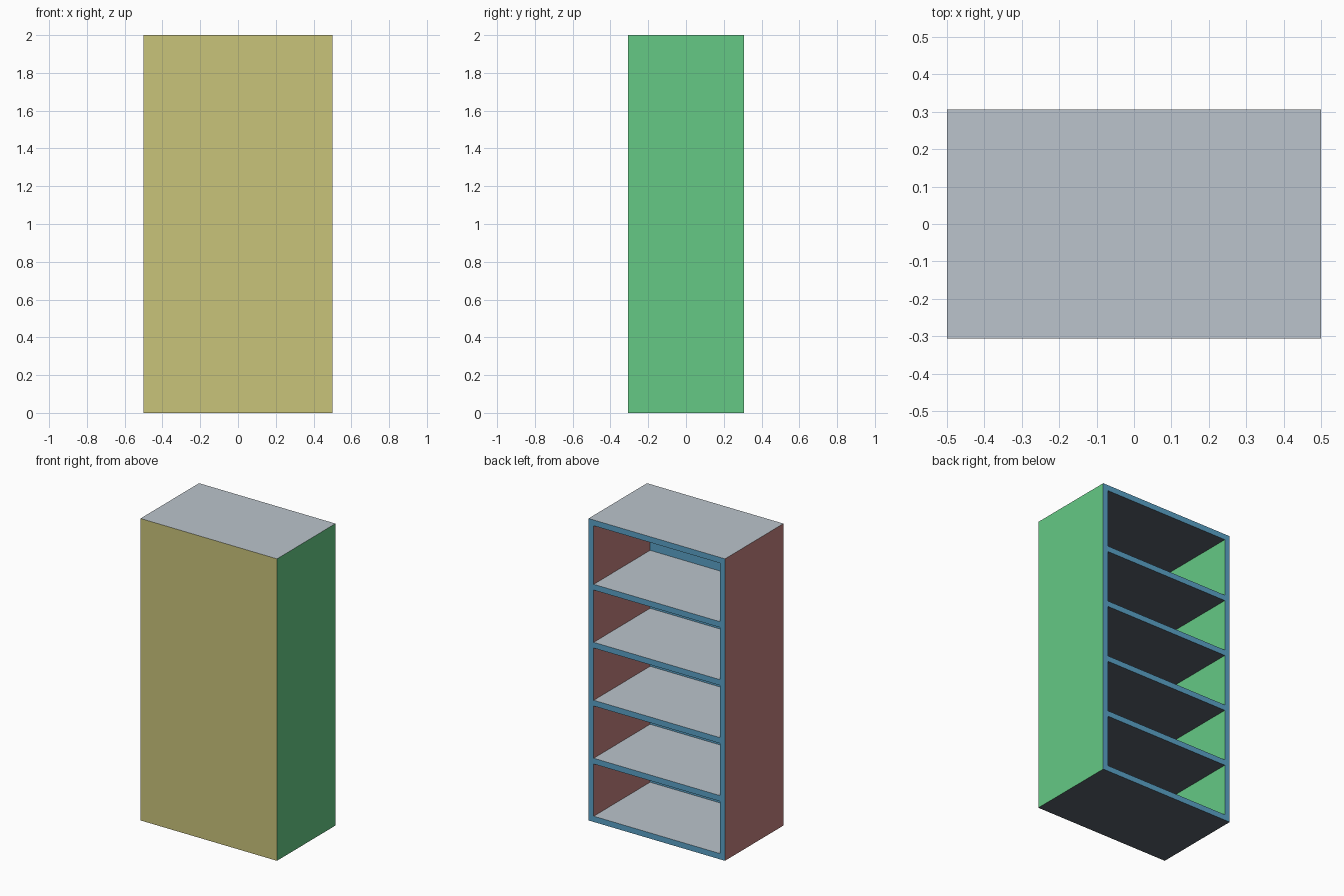
import bpy
import bmesh
from mathutils import Vector

cube = bpy.data.objects.get("Cube")
if cube:
    bpy.data.objects.remove(cube, do_unlink=True)

WIDTH, DEPTH, HEIGHT = 1.0, 0.612, 2.0
BOARD = 0.038        # thickness of sides, top and shelves
FRONT = 0.022        # thickness of the closed front panel
PITCH = 0.384        # spacing of the shelves
SHELVES = 5


def linear(value):
    c = value / 255
    return c / 12.92 if c <= 0.04045 else ((c + 0.055) / 1.055) ** 2.4


def material(name, *rgb):
    mat = bpy.data.materials.new(name)
    colour = (*[linear(v) for v in rgb], 1)
    mat.use_nodes = True
    mat.diffuse_color = colour
    mat.node_tree.nodes["Principled BSDF"].inputs["Base Color"].default_value = colour
    return mat


# One colour for each facing direction
FACINGS = [
    (Vector((0, -1, 0)), material("straw yellow", 201, 195, 122)),
    (Vector((1, 0, 0)), material("leaf green", 101, 201, 133)),
    (Vector((-1, 0, 0)), material("dusty red", 195, 129, 126)),
    (Vector((0, 1, 0)), material("steel blue", 91, 163, 200)),
    (Vector((0, 0, 1)), material("pale grey", 187, 196, 204)),
    (Vector((0, 0, -1)), material("slate grey", 88, 97, 106)),
]


def board(name, low, high):
    """Box between two corners, each face coloured by its direction."""
    low, high = Vector(low), Vector(high)
    bm = bmesh.new()
    bmesh.ops.create_cube(bm, size=1)
    bmesh.ops.scale(bm, vec=high - low, verts=bm.verts)
    bm.normal_update()
    for face in bm.faces:
        face.material_index = max(
            range(len(FACINGS)), key=lambda i: face.normal.dot(FACINGS[i][0]))
    mesh = bpy.data.meshes.new(name)
    bm.to_mesh(mesh)
    bm.free()
    for _, mat in FACINGS:
        mesh.materials.append(mat)
    obj = bpy.data.objects.new(name, mesh)
    obj.location = (low + high) / 2
    bpy.context.collection.objects.link(obj)
    return obj


x, y = WIDTH / 2, DEPTH / 2
inner = x - BOARD

# Upright sides
board("left_side", (inner, -y, 0), (x, y, HEIGHT))
board("right_side", (-x, -y, 0), (-inner, y, HEIGHT))

# Closed front panel between the sides
board("front_panel", (-inner, -y, 0), (inner, -y + FRONT, HEIGHT))

# Top board, and shelves from the floor upward
levels = [("shelf_%d" % i if i else "bottom_board", i * PITCH) for i in range(SHELVES)]
levels.append(("top_board", HEIGHT - BOARD))
for name, z in levels:
    board(name, (-inner, -y + FRONT, z), (inner, y, z + BOARD))
